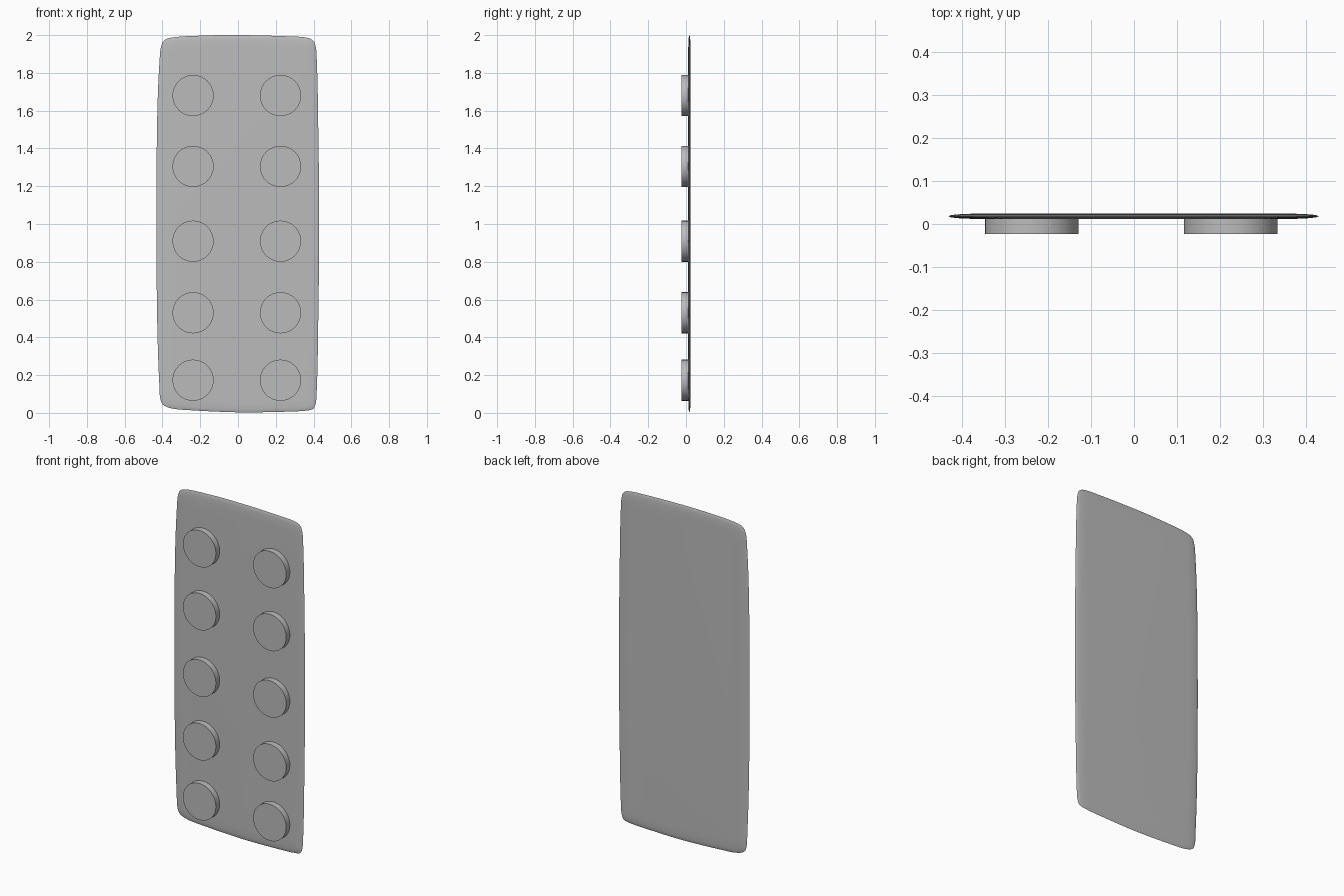
import bpy
import bmesh
from math import pi
from mathutils import Vector, Matrix
from mathutils.geometry import interpolate_bezier

cube = bpy.data.objects.get("Cube")
if cube:
    bpy.data.objects.remove(cube, do_unlink=True)

grey = bpy.data.materials.new("plain grey")
grey.use_nodes = True
colour = (0.5, 0.5, 0.5, 1)
grey.diffuse_color = colour
grey.node_tree.nodes["Principled BSDF"].inputs["Base Color"].default_value = colour


def finish(bm, name):
    bmesh.ops.recalc_face_normals(bm, faces=bm.faces)
    mesh = bpy.data.meshes.new(name)
    bm.to_mesh(mesh)
    bm.free()
    mesh.materials.append(grey)
    obj = bpy.data.objects.new(name, mesh)
    bpy.context.collection.objects.link(obj)
    bpy.ops.object.select_all(action="DESELECT")
    obj.select_set(True)
    bpy.context.view_layer.objects.active = obj
    bpy.ops.object.shade_smooth_by_angle(angle=pi / 5)
    return obj


def smooth_loop(points, steps=6):
    """Closed smooth curve through the points, as a list of vectors."""
    pts = [Vector((x, 0, z)) for x, z in points]
    n = len(pts)
    out = []
    for i in range(n):
        a, b, c, d = (pts[(i + k) % n] for k in (-1, 0, 1, 2))
        reach = (c - b).length / 3
        h1 = b + (c - a).normalized() * reach
        h2 = c - (d - b).normalized() * reach
        out += interpolate_bezier(b, h1, h2, c, steps + 1)[:-1]
    return out


# Panel: softly bowed rounded rectangle with a tapering rim
outline = smooth_loop([
    (0, 2.0), (0.25, 1.994), (0.37, 1.985), (0.405, 1.96), (0.417, 1.87),
    (0.425, 1.5), (0.43, 1.0), (0.425, 0.5), (0.417, 0.12), (0.405, 0.03),
    (0.37, 0.013), (0.2, 0.005), (0, 0.003), (-0.25, 0.014), (-0.36, 0.026),
    (-0.405, 0.055), (-0.417, 0.16), (-0.428, 0.5), (-0.432, 1.0),
    (-0.428, 1.55), (-0.415, 1.87), (-0.4, 1.96), (-0.36, 1.985), (-0.2, 1.997),
])
panel_y, half = 0.018, 0.0062
rim = [(0.07, 1), (0.045, 0.92), (0.02, 0.7), (0.006, 0.4), (0, 0)]
profile = [(d, -t) for d, t in rim] + [(d, t) for d, t in rim[-2::-1]]
bm = bmesh.new()
rings = []
for inset, t in profile:
    rings.append([bm.verts.new((p.x * (1 - inset / 0.43), panel_y + half * t,
                                1 + (p.z - 1) * (1 - inset))) for p in outline])
count = len(outline)
for lower, upper in zip(rings, rings[1:]):
    for i in range(count):
        j = (i + 1) % count
        bm.faces.new((lower[i], lower[j], upper[j], upper[i]))
bm.faces.new(rings[0])
bm.faces.new(rings[-1])
finish(bm, "panel")

# Round buttons in two columns on the front
front, back = -0.0235, 0.013
for side, x in (("right", -0.238), ("left", 0.225)):
    for row, z in enumerate((1.68, 1.305, 0.909, 0.53, 0.173), 1):
        bm = bmesh.new()
        bmesh.ops.create_cone(bm, cap_ends=True, segments=32, radius1=0.109,
                              radius2=0.109, depth=back - front,
                              matrix=Matrix.Rotation(pi / 2, 4, "X"))
        button = finish(bm, f"{side}_button_{row}")
        button.location = (x, (front + back) / 2, z)
